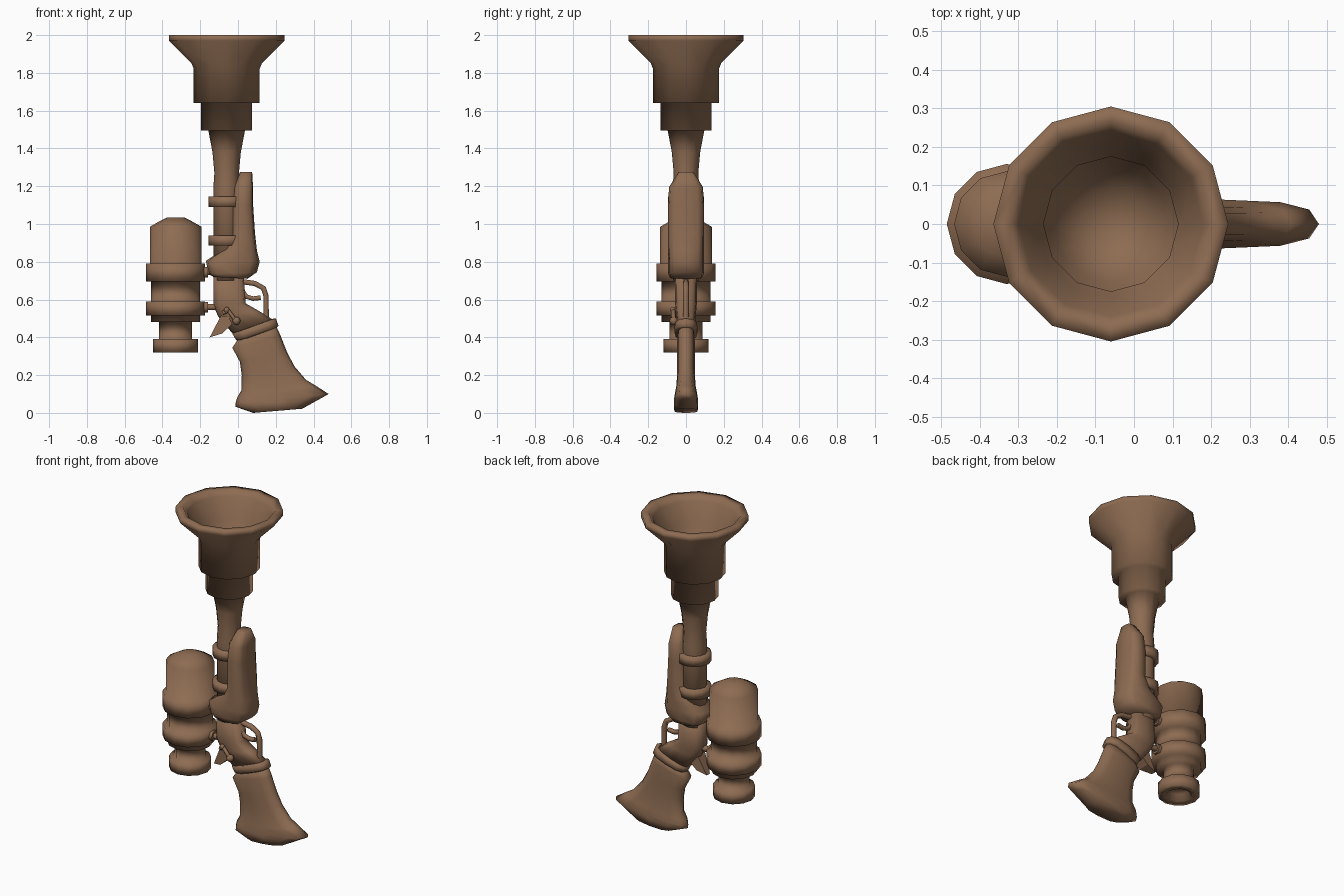
import bpy, bmesh, math
from mathutils import Vector

brown = bpy.data.materials.new("brown")
brown.diffuse_color = (0.27, 0.15, 0.085, 1)


def finish(name, bm, smooth=True):
    bmesh.ops.remove_doubles(bm, verts=bm.verts, dist=1e-5)
    bmesh.ops.recalc_face_normals(bm, faces=bm.faces)
    for f in bm.faces:
        f.smooth = smooth
    me = bpy.data.meshes.new(name)
    bm.to_mesh(me)
    bm.free()
    me.materials.append(brown)
    ob = bpy.data.objects.new(name, me)
    bpy.context.collection.objects.link(ob)
    return ob


def skin(name, rings, caps=True, smooth=True):
    """Bridge a list of point rings with quads."""
    bm = bmesh.new()
    rows = [[bm.verts.new(p) for p in r] for r in rings]
    n = len(rows[0])
    for a, b in zip(rows, rows[1:]):
        for i in range(n):
            bm.faces.new((a[i], a[(i + 1) % n], b[(i + 1) % n], b[i]))
    if caps:
        bm.faces.new(rows[0])
        bm.faces.new(rows[-1])
    return finish(name, bm, smooth)


def lathe(name, cx, profile, n=12):
    """Revolve (radius, z) points about a vertical axis at x = cx."""
    rings = [[(cx + r * math.cos(2 * math.pi * i / n),
               r * math.sin(2 * math.pi * i / n), z) for i in range(n)]
             for r, z in profile]
    return skin(name, rings, caps=False)


def loft(name, sections, power=0.75, n=12):
    """Sections: left x, z, right x, z, half width in y."""
    rings = []
    for x0, z0, x1, z1, w in sections:
        ring = []
        for i in range(n):
            a = 2 * math.pi * i / n
            c, s = math.cos(a), math.sin(a)
            t = 0.5 + 0.5 * math.copysign(abs(c) ** power, c)
            y = w * math.copysign(abs(s) ** power, s)
            ring.append((x0 + (x1 - x0) * t, y, z0 + (z1 - z0) * t))
        rings.append(ring)
    return skin(name, rings)


def tube(name, points, radius):
    cu = bpy.data.curves.new(name, 'CURVE')
    cu.dimensions = '3D'
    cu.bevel_depth = radius
    cu.bevel_resolution = 1
    cu.use_fill_caps = True
    sp = cu.splines.new('POLY')
    sp.points.add(len(points) - 1)
    for p, co in zip(sp.points, points):
        p.co = (*co, 1)
    cu.materials.append(brown)
    ob = bpy.data.objects.new(name, cu)
    bpy.context.collection.objects.link(ob)


def ball(name, loc, r):
    bm = bmesh.new()
    bmesh.ops.create_uvsphere(bm, u_segments=10, v_segments=6, radius=r)
    bmesh.ops.translate(bm, verts=bm.verts, vec=Vector(loc))
    finish(name, bm)


BX, TX = -0.06, -0.33   # barrel and tank axes

# Flared muzzle with a hollow bowl, stepped collar and barrel
lathe("barrel", BX, [
    (0, 1.66), (0.09, 1.68), (0.15, 1.76), (0.19, 1.86), (0.24, 1.97),
    (0.262, 2.0), (0.305, 2.0), (0.305, 1.97), (0.175, 1.84), (0.175, 1.64),
    (0.135, 1.64), (0.135, 1.495), (0.097, 1.495), (0.075, 1.38),
    (0.065, 1.27), (0.07, 1.2), (0.07, 0.7), (0, 0.7)])

# Barrel bands
for i, z in enumerate((0.885, 1.09)):
    lathe(f"barrel_band_{i}", BX, [(0.06, z), (0.095, z), (0.095, z + 0.055), (0.06, z + 0.055)])

# Wooden hand guard
loft("hand_guard", [
    (0.01, 1.275, 0.075, 1.275, 0.04), (-0.02, 1.2, 0.08, 1.19, 0.09),
    (-0.03, 1.1, 0.08, 1.1, 0.095), (-0.03, 0.93, 0.09, 0.95, 0.095),
    (-0.07, 0.87, 0.10, 0.86, 0.095), (-0.17, 0.805, 0.115, 0.80, 0.095),
    (-0.155, 0.735, 0.10, 0.745, 0.095), (-0.13, 0.72, 0.05, 0.71, 0.085)], 0.6)

# Receiver bending back into the grip
loft("receiver", [
    (-0.13, 0.75, 0.03, 0.75, 0.06), (-0.13, 0.57, 0.04, 0.58, 0.057),
    (-0.105, 0.51, 0.11, 0.54, 0.053), (-0.02, 0.41, 0.19, 0.49, 0.045)], 0.7)

# Grip collar
loft("grip_collar", [
    (0.0, 0.43, 0.19, 0.50, 0.045), (-0.03, 0.42, 0.20, 0.50, 0.06),
    (-0.01, 0.385, 0.215, 0.46, 0.06), (0.01, 0.38, 0.20, 0.45, 0.045)])

# Shoulder stock with a pointed heel
loft("stock", [
    (0.0, 0.39, 0.20, 0.465, 0.042), (-0.03, 0.345, 0.225, 0.41, 0.047),
    (0.01, 0.27, 0.26, 0.32, 0.047), (0.02, 0.2, 0.30, 0.245, 0.047),
    (0.018, 0.12, 0.36, 0.175, 0.05), (-0.005, 0.08, 0.41, 0.145, 0.057),
    (-0.012, 0.055, 0.48, 0.1, 0.063), (-0.012, 0.032, 0.43, 0.072, 0.064),
    (0.08, 0.0, 0.34, 0.022, 0.062)])

# Side tank with rounded bands and hollow bottom nozzle
lathe("tank", TX, [
    (0, 1.035), (0.045, 1.035), (0.085, 1.015), (0.137, 0.985), (0.137, 0.79),
    (0.156, 0.79), (0.156, 0.695), (0.13, 0.695), (0.13, 0.59), (0.156, 0.59),
    (0.156, 0.515), (0.13, 0.515), (0.13, 0.48), (0.087, 0.48), (0.087, 0.39),
    (0.119, 0.39), (0.119, 0.32), (0.07, 0.32), (0.06, 0.36), (0, 0.36)])

# Tank mounts
for i, z in enumerate((0.745, 0.56)):
    tube(f"tank_mount_{i}", [(-0.2, 0, z), (-0.1, 0, z)], 0.018)
    tube(f"tank_mount_flange_{i}", [(-0.18, 0, z), (-0.16, 0, z)], 0.032)

# Trigger guard and trigger
tube("trigger_guard", [(0.02, 0, 0.695), (0.09, 0, 0.685), (0.135, 0, 0.66),
                       (0.148, 0, 0.62), (0.15, 0, 0.48)], 0.016)
tube("trigger", [(0.02, 0, 0.65), (0.045, 0, 0.615), (0.08, 0, 0.605), (0.12, 0, 0.61)], 0.014)

# Hammer spur, its pivot and side arm
outline = [(-0.15, 0.40), (-0.085, 0.42), (-0.03, 0.47), (-0.05, 0.51), (-0.09, 0.515)]
skin("hammer", [[(x, y * (0.4 if i == 0 else 1), z) for i, (x, z) in enumerate(outline)]
                for y in (-0.055, 0.02)], smooth=False)
tube("hammer_arm", [(-0.08, -0.06, 0.53), (-0.05, -0.068, 0.54), (-0.01, -0.065, 0.485)], 0.012)
ball("hammer_pivot", (-0.008, -0.065, 0.487), 0.022)
ball("hammer_knob", (-0.06, -0.068, 0.545), 0.016)
